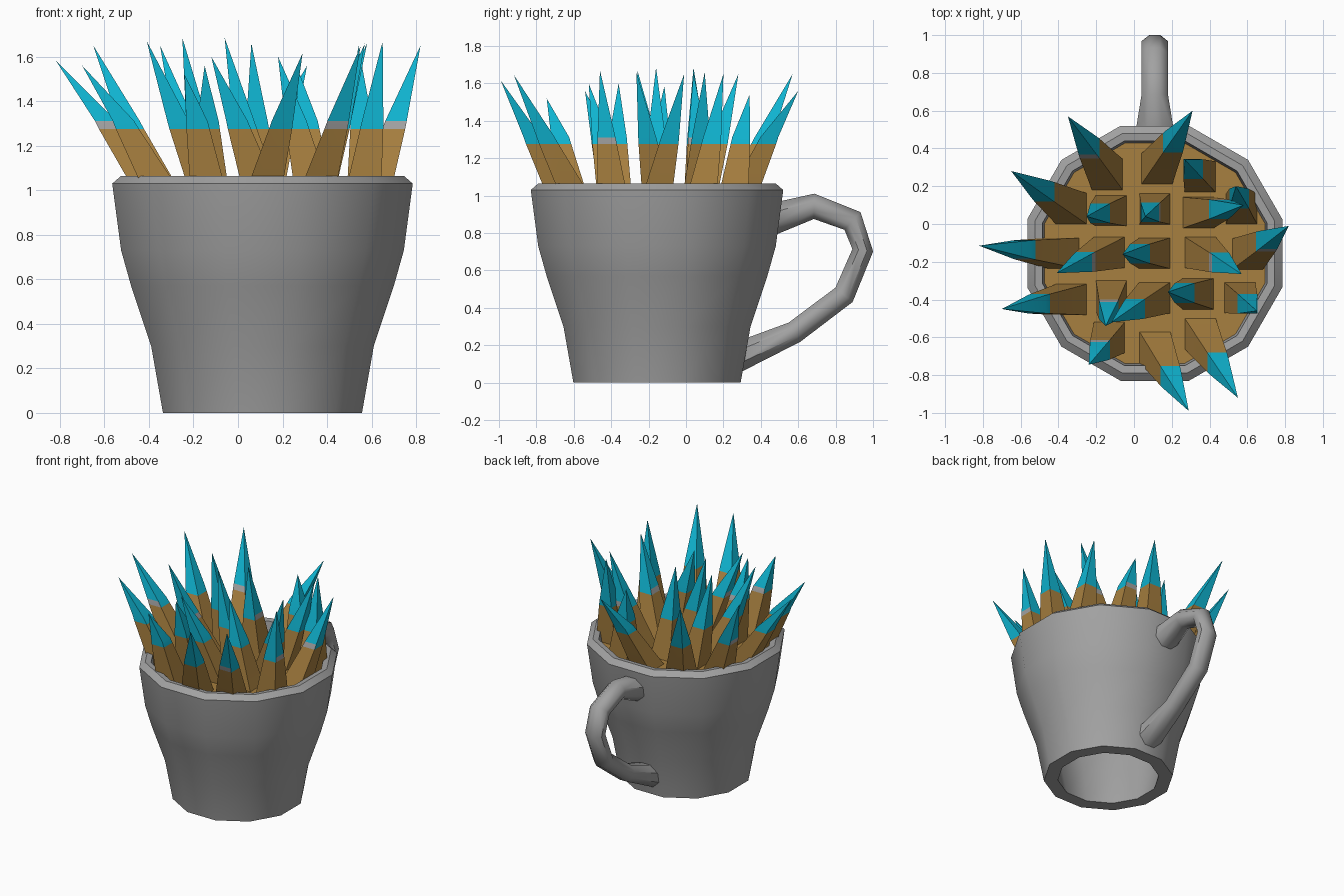
import bpy, bmesh, math
from mathutils import Vector

if "Cube" in bpy.data.objects:
    bpy.data.objects.remove(bpy.data.objects["Cube"])

CX, CY = 0.11, -0.155          # axis of the cup
SOIL_Z, BAND_Z = 0.98, 1.29    # spike base and colour change heights


def material(name, rgb):
    m = bpy.data.materials.new(name)
    m.diffuse_color = (*rgb, 1)
    m.use_nodes = True
    m.node_tree.nodes["Principled BSDF"].inputs["Base Color"].default_value = m.diffuse_color
    return m


grey = material("grey", (0.36, 0.36, 0.36))
brown = material("brown", (0.39, 0.215, 0.05))
blue = material("turquoise", (0.005, 0.46, 0.64))


def finish(name, bm, mats, angle):
    bmesh.ops.recalc_face_normals(bm, faces=bm.faces)
    me = bpy.data.meshes.new(name)
    bm.to_mesh(me)
    bm.free()
    for m in mats:
        me.materials.append(m)
    for p in me.polygons:
        p.use_smooth = True
    me.set_sharp_from_angle(angle=math.radians(angle))
    ob = bpy.data.objects.new(name, me)
    bpy.context.collection.objects.link(ob)
    return ob


def bridge(bm, a, b):
    n = len(a)
    return [bm.faces.new((a[i], a[(i + 1) % n], b[(i + 1) % n], b[i])) for i in range(n)]


def ring12(bm, apothem, z):
    r = apothem / math.cos(math.pi / 12)
    return [bm.verts.new((CX + r * math.cos(math.pi / 12 + i * math.pi / 6),
                          CY + r * math.sin(math.pi / 12 + i * math.pi / 6), z)) for i in range(12)]


# Cup: twelve-sided wall, open underneath
profile = [(0.447, 0), (0.50, 0.3), (0.59, 0.57), (0.635, 0.73), (0.675, 1.03), (0.635, 1.065),
           (0.595, 1.06), (0.58, 0.95), (0.545, 0.73), (0.50, 0.57), (0.41, 0.3), (0.35, 0)]
bm = bmesh.new()
rings = [ring12(bm, r, z) for r, z in profile]
for i in range(len(rings)):
    bridge(bm, rings[i], rings[(i + 1) % len(rings)])
finish("cup", bm, [grey], 35)

# Filling under the spikes
bm = bmesh.new()
bm.faces.new(ring12(bm, 0.586, SOIL_Z))
finish("filling", bm, [brown], 30)

# Handle: eight-sided section along a path (y, z, half width, half thickness)
path = [(0.47, 0.875, 0.105, 0.088), (0.685, 0.943, 0.07, 0.068), (0.89, 0.865, 0.07, 0.064),
        (0.945, 0.708, 0.07, 0.056), (0.845, 0.47, 0.07, 0.06), (0.58, 0.27, 0.07, 0.06),
        (0.30, 0.145, 0.10, 0.085)]
bm = bmesh.new()
rings = []
for i, (y, z, w, t) in enumerate(path):
    p, q = path[max(i - 1, 0)], path[min(i + 1, len(path) - 1)]
    d = Vector((q[0] - p[0], q[1] - p[1])).normalized()
    if i in (0, len(path) - 1):            # ends lie flat against the cup
        d = Vector((1 if i == 0 else -1, 0))
    ring = []
    for k in range(8):
        a = math.pi / 8 + k * math.pi / 4
        u, v = w * math.cos(a) * 1.08, t * math.sin(a) * 1.08
        ring.append(bm.verts.new((CX + u, y - d.y * v, z + d.x * v)))
    rings.append(ring)
for a, b in zip(rings, rings[1:]):
    bridge(bm, a, b)
bm.faces.new(rings[0])
bm.faces.new(rings[-1])
finish("handle", bm, [grey], 50)

# Spikes: base x, base y, tip x, tip y, tip z
spikes = [
    (-.14, .26, -.35, .57, 1.65), (.12, .29, .31, .60, 1.56), (.35, .25, .27, .34, 1.54),
    (-.33, .08, -.65, .28, 1.65), (-.12, .07, -.25, .04, 1.685), (.11, .08, .06, .04, 1.66),
    (.34, .06, .58, .10, 1.66), (.57, .08, .54, .20, 1.65), (-.37, -.155, -.82, -.115, 1.585),
    (-.13, -.15, -.41, -.26, 1.67), (.11, -.155, -.06, -.16, 1.685), (.35, -.15, .57, -.265, 1.66),
    (.60, -.16, .82, -.01, 1.65), (-.33, -.40, -.70, -.45, 1.56), (-.12, -.38, -.15, -.54, 1.56),
    (.11, -.39, -.12, -.52, 1.60), (.34, -.37, .18, -.36, 1.60), (.56, -.39, .65, -.46, 1.67),
    (-.13, -.60, -.24, -.745, 1.52), (.11, -.65, .29, -.99, 1.615), (.35, -.58, .55, -.92, 1.645)]
bm = bmesh.new()
for n, (bx, by, tx, ty, tz) in enumerate(spikes):
    def square(f, half, z):
        x, y = bx + (tx - bx) * f, by + (ty - by) * f
        return [bm.verts.new((x + half * sx, y + half * sy, z))
                for sx, sy in ((-1, -1), (1, -1), (1, 1), (-1, 1))]
    base = square(0, 0.082, SOIL_Z - 0.005)
    low = square(0.45, 0.052, BAND_Z - 0.015)
    high = square(0.50, 0.048, BAND_Z + 0.022)
    tip = bm.verts.new((tx, ty, tz))
    for f in bridge(bm, base, low):
        f.material_index = 0
    for k, f in enumerate(bridge(bm, low, high)):   # one grey patch on some spikes
        f.material_index = 2 if k == n % 4 and n % 3 != 1 else 1
    for i in range(4):
        bm.faces.new((high[i], high[(i + 1) % 4], tip)).material_index = 1
finish("spikes", bm, [brown, blue, grey], 40)
